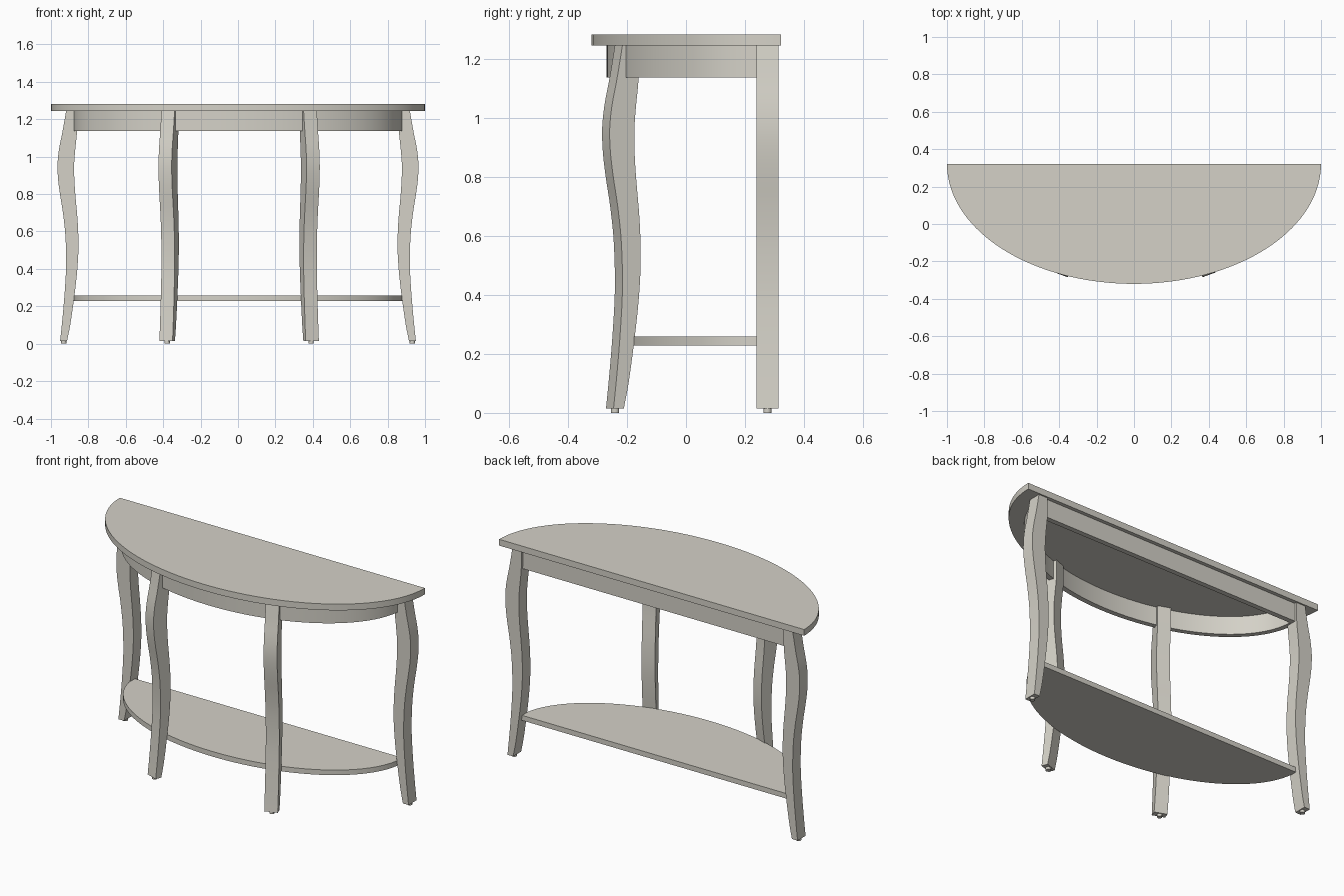
import bpy, bmesh, math

if "Cube" in bpy.data.objects:
    bpy.data.objects.remove(bpy.data.objects["Cube"])

paint = bpy.data.materials.new("warm grey paint")
paint.diffuse_color = (0.66, 0.64, 0.575, 1)
paint.use_nodes = True
paint.node_tree.nodes["Principled BSDF"].inputs["Base Color"].default_value = paint.diffuse_color


def finish(name, bm):
    bmesh.ops.recalc_face_normals(bm, faces=bm.faces)
    me = bpy.data.meshes.new(name)
    bm.to_mesh(me)
    bm.free()
    me.materials.append(paint)
    ob = bpy.data.objects.new(name, me)
    bpy.context.collection.objects.link(ob)
    bpy.ops.object.select_all(action='DESELECT')
    bpy.context.view_layer.objects.active = ob
    ob.select_set(True)
    bpy.ops.object.shade_smooth_by_angle(angle=math.radians(30))
    return ob


def prism(name, outline, z0, z1):
    bm = bmesh.new()
    face = bm.faces.new([bm.verts.new((x, y, z0)) for x, y in outline])
    ext = bmesh.ops.extrude_face_region(bm, geom=[face])
    for v in ext["geom"]:
        if isinstance(v, bmesh.types.BMVert):
            v.co.z = z1
    return finish(name, bm)


def half_ellipse(a, b, y, n=72):
    return [(-a * math.cos(math.pi * i / n), y - b * math.sin(math.pi * i / n))
            for i in range(n + 1)]


# D-shaped top and lower shelf
prism("table_top", half_ellipse(1.0, 0.642, 0.322), 1.245, 1.282)
prism("lower_shelf", half_ellipse(0.88, 0.52, 0.285), 0.228, 0.258)

# curved apron band and straight back rail
prism("curved_apron",
      half_ellipse(0.88, 0.55, 0.28) + half_ellipse(0.85, 0.52, 0.28)[::-1],
      1.137, 1.245)
prism("back_rail", [(-0.88, 0.27), (0.88, 0.27), (0.88, 0.3), (-0.88, 0.3)],
      1.137, 1.245)

# S-shaped leg profile: (height, offset outward from the leg axis)
OUTER = [(0.015, 0.012), (0.13, 0.0), (0.27, -0.012), (0.42, -0.02), (0.58, -0.016),
         (0.7, -0.003), (0.8, 0.013), (0.88, 0.023), (0.96, 0.026), (1.04, 0.018),
         (1.13, 0.0), (1.245, -0.02)]
INNER = [(0.015, -0.025), (0.1, -0.042), (0.27, -0.066), (0.4, -0.08), (0.52, -0.086),
         (0.65, -0.082), (0.8, -0.069), (0.88, -0.064), (0.96, -0.063), (1.04, -0.069),
         (1.13, -0.078), (1.245, -0.08)]


def sample(pts, z):
    # smooth cubic interpolation through the profile points
    i = max(k for k in range(len(pts) - 1) if pts[k][0] <= z + 1e-9)

    def slope(k):
        p, q = pts[max(k - 1, 0)], pts[min(k + 1, len(pts) - 1)]
        return (q[1] - p[1]) / (q[0] - p[0])
    (z0, u0), (z1, u1) = pts[i], pts[i + 1]
    h = z1 - z0
    t = (z - z0) / h
    return (u0 * (2 * t**3 - 3 * t**2 + 1) + u1 * (3 * t**2 - 2 * t**3)
            + h * slope(i) * (t**3 - 2 * t**2 + t) + h * slope(i + 1) * (t**3 - t**2))


def leg(name, x, y, angle, n=40, half=0.0375):
    dx, dy = math.cos(angle), math.sin(angle)

    def place(u, v, z):
        return (x + dx * u - dy * v, y + dy * u + dx * v, z)
    bm = bmesh.new()
    rings = []
    for i in range(n + 1):
        z = 0.015 + 1.23 * i / n
        o, k = sample(OUTER, z), sample(INNER, z)
        rings.append([bm.verts.new(place(u, v, z)) for u, v in
                      ((o, -half), (o, half), (k, half), (k, -half))])
    for a, b in zip(rings, rings[1:]):
        for j in range(4):
            bm.faces.new((a[j], a[(j + 1) % 4], b[(j + 1) % 4], b[j]))
    bm.faces.new(rings[0])
    bm.faces.new(rings[-1])
    finish(name, bm)
    # small round glide under the foot
    cx, cy, _ = place(-0.007, 0, 0)
    prism(name + "_glide", [(cx + 0.014 * math.cos(math.tau * i / 20),
                             cy + 0.014 * math.sin(math.tau * i / 20))
                            for i in range(20)], 0, 0.016)


for s, side in ((-1, "left"), (1, "right")):
    leg("back_leg_" + side, s * 0.939, 0.276, 0 if s > 0 else math.pi)
    leg("front_leg_" + side, s * 0.387 + 0.006, -0.247,
        -math.pi / 2 + s * math.radians(20))
